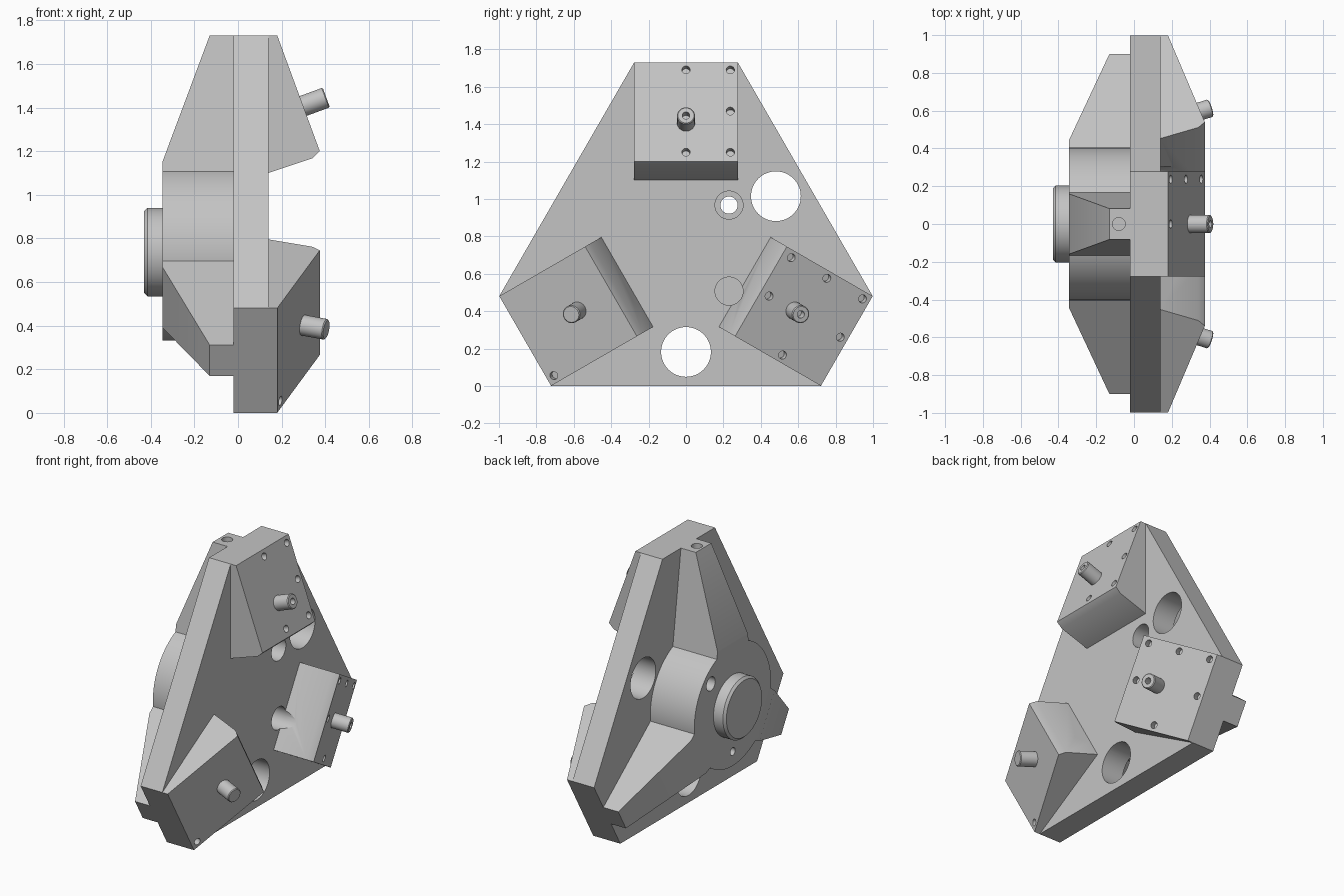
import bpy, bmesh, math
from mathutils import Vector, Matrix

if "Cube" in bpy.data.objects:
    bpy.data.objects.remove(bpy.data.objects["Cube"], do_unlink=True)

CENTRE = Vector((0, 0, 0.737))
BACK, FRONT = -0.02, 0.14          # plate faces
REACH, HALF = 0.993, 0.277         # arm length and half width of the plate corners
HUB_BACK, HUB_R = -0.345, 0.405

grey = bpy.data.materials.new("machined_grey")
grey.use_nodes = True
colour = (0.55, 0.55, 0.55, 1)
grey.diffuse_color = colour
grey.node_tree.nodes["Principled BSDF"].inputs["Base Color"].default_value = colour


def make(name, bm):
    bmesh.ops.recalc_face_normals(bm, faces=bm.faces)
    mesh = bpy.data.meshes.new(name)
    bm.to_mesh(mesh)
    bm.free()
    mesh.materials.append(grey)
    obj = bpy.data.objects.new(name, mesh)
    bpy.context.collection.objects.link(obj)
    return obj


def prism(name, points, sweep, matrix=Matrix(), shape=None):
    """Extrude a polygon, optionally reshaping the corners, then place it."""
    bm = bmesh.new()
    face = bm.faces.new([bm.verts.new(p) for p in points])
    new = bmesh.ops.extrude_face_region(bm, geom=[face])["geom"]
    bmesh.ops.translate(bm, vec=sweep, verts=[v for v in new if isinstance(v, bmesh.types.BMVert)])
    for v in bm.verts:
        if shape:
            shape(v.co)
    bm.transform(matrix)
    return make(name, bm)


def cylinder(name, start, end, radius, sides=48, chamfer=0):
    start, end = Vector(start), Vector(end)
    axis = end - start
    bm = bmesh.new()
    bmesh.ops.create_cone(bm, cap_ends=True, segments=sides, radius1=radius, radius2=radius, depth=axis.length)
    if chamfer:
        rim = [e for e in bm.edges if all(v.co.z > 0 for v in e.verts)]
        bmesh.ops.bevel(bm, geom=rim, offset=chamfer, segments=1, affect='EDGES')
    bm.transform(Matrix.Translation((start + end) / 2) @ axis.to_track_quat('Z', 'Y').to_matrix().to_4x4())
    return make(name, bm)


def combine(obj, others, operation):
    for other in others:
        mod = obj.modifiers.new(other.name, 'BOOLEAN')
        mod.operation, mod.solver, mod.object = operation, 'EXACT', other
    graph = bpy.context.evaluated_depsgraph_get()
    graph.update()
    mesh = bpy.data.meshes.new_from_object(obj.evaluated_get(graph))
    obj.modifiers.clear()
    obj.data = mesh


def discard(objects):
    for o in objects:
        bpy.data.objects.remove(o, do_unlink=True)


def axial(name, y, z, x0, x1, radius, **kw):
    return cylinder(name, (x0, y, CENTRE.z + z), (x1, y, CENTRE.z + z), radius, **kw)


# Local frame of each arm: radial, sideways, model x
frames = []
for degrees in (90, 210, 330):
    a = math.radians(degrees)
    rad, side = Vector((0, math.cos(a), math.sin(a))), Vector((0, -math.sin(a), math.cos(a)))
    m = Matrix((rad, side, (1, 0, 0))).transposed().to_4x4()
    frames.append(Matrix.Translation(CENTRE) @ m)

# Cutters shared by the plate, hub and motor blocks
bores = []
for y in (-0.23, 0.23):
    for z in (-0.23, 0.23):
        bores.append(axial("bolt_bore", y, z, -0.6, 0.6, 0.046))
        bores.append(axial("counterbore", y, z, -0.2, 0.6, 0.075))
windows = []
for m in frames:
    c = m.to_3x3() @ Vector((-0.555, 0, 0))
    windows.append(axial("window_cutter", c.y, c.z, -0.6, 0.6, 0.133, sides=64))

# Six-sided plate
corners = [m @ Vector((REACH, s * HALF, BACK)) for m in frames for s in (-1, 1)]
plate = prism("plate", corners, (FRONT - BACK, 0, 0))
combine(plate, bores + windows, 'DIFFERENCE')
parts = [plate]

# Hub with three tapering ribs
hub = axial("ribbed_hub", 0, 0, BACK, HUB_BACK, HUB_R, sides=96)


def taper(co):
    co.y *= 0.16 + (0.418 - co.x) * 0.136


rib_profile = [(0.25, -1, BACK), (REACH, -1, BACK), (REACH, -1, -0.13), (0.418, -1, HUB_BACK), (0.25, -1, HUB_BACK)]
ribs = [prism("rib", rib_profile, (0, 2, 0), m, taper) for m in frames]
combine(hub, ribs, 'UNION')
end_holes = [cylinder("end_hole", m @ Vector((0.85, 0, -0.08)), m @ Vector((1.1, 0, -0.08)), 0.034, 32)
             for m in frames]
pin_hole = axial("pin_hole", 0, -0.31, -0.26, -0.5, 0.026, sides=32)
combine(hub, bores + end_holes + [pin_hole], 'DIFFERENCE')
discard(ribs + end_holes + [pin_hole])
parts.append(hub)

# Round cap at the back of the hub
parts.append(axial("hub_cap", 0, 0, HUB_BACK, -0.43, 0.203, sides=64, chamfer=0.015))

# Slanted blocks with screw holes and a hollow-tipped shaft
block_profile = [(REACH, -HALF, FRONT), (REACH, -HALF, 0.18), (0.463, -HALF, 0.375),
                 (0.43, -HALF, 0.34), (0.363, -HALF, FRONT)]
slope = (0.375 - 0.18) / (REACH - 0.463)
normal = Vector((slope, 0, 1)).normalized()


def on_slope(r, w, height):
    return Vector((r, w, 0.18 + (REACH - r) * slope)) + normal * height


for i, m in enumerate(frames):
    name = ("top", "right", "left")[i]
    block = prism(name + "_block", block_profile, (0, 2 * HALF, 0), m)
    screws = [cylinder("screw_hole", m @ on_slope(r, w, -0.04), m @ on_slope(r, w, 0.05), 0.022, 24)
              for r in (0.953, 0.733, 0.513) for w in (-0.237, 0, 0.237) if (r, w) != (0.733, 0)]
    combine(block, screws + bores[1::2], 'DIFFERENCE')
    shaft = cylinder(name + "_shaft", m @ on_slope(0.67, 0, -0.02), m @ on_slope(0.67, 0, 0.113), 0.048, 32, 0.005)
    socket = cylinder("socket", m @ on_slope(0.67, 0, 0.06), m @ on_slope(0.67, 0, 0.2), 0.02, 24)
    combine(shaft, [socket], 'DIFFERENCE')
    discard(screws + [socket])
    parts += [block, shaft]

discard(bores + windows)

# Smooth round walls, sharp machined edges
bpy.ops.object.select_all(action='DESELECT')
for p in parts:
    p.select_set(True)
bpy.context.view_layer.objects.active = plate
bpy.ops.object.shade_smooth_by_angle(angle=math.radians(25))
